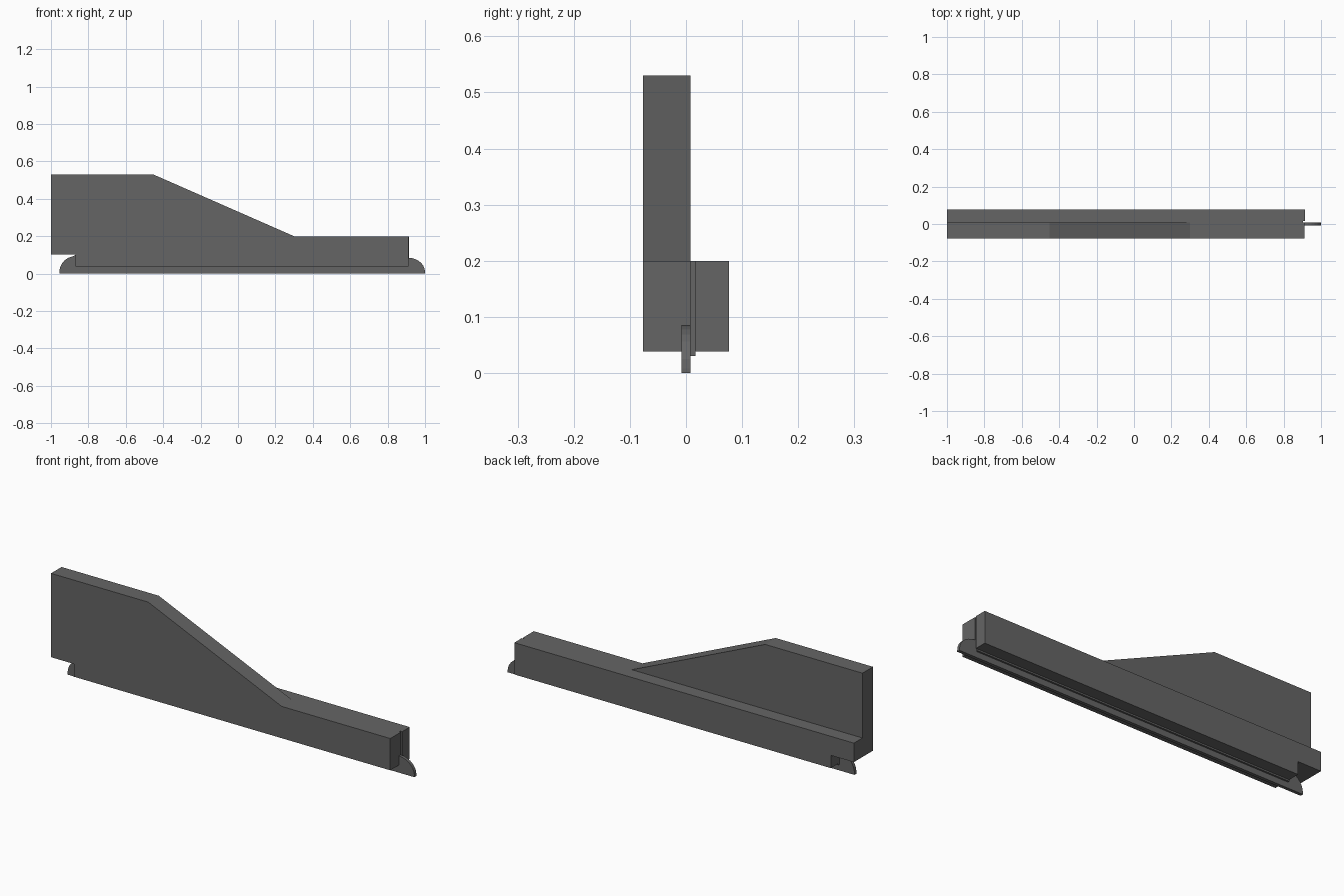
import bpy, bmesh, math

if "Cube" in bpy.data.objects:
    bpy.data.objects.remove(bpy.data.objects["Cube"])

# Dark grey for all parts
dark = bpy.data.materials.new("dark_grey")
dark.diffuse_color = (0.13, 0.13, 0.13, 1)
dark.use_nodes = True
dark.node_tree.nodes["Principled BSDF"].inputs["Base Color"].default_value = dark.diffuse_color


def extrude_profile(name, pts, y0, y1):
    """Extrude an x-z outline along y."""
    bm = bmesh.new()
    face = bm.faces.new([bm.verts.new((x, y0, z)) for x, z in pts])
    new = bmesh.ops.extrude_face_region(bm, geom=[face])["geom"]
    verts = [v for v in new if isinstance(v, bmesh.types.BMVert)]
    bmesh.ops.translate(bm, verts=verts, vec=(0, y1 - y0, 0))
    # Extruding removes the first face, so close that side again
    if not face.is_valid:
        bmesh.ops.holes_fill(bm, edges=[e for e in bm.edges if e.is_boundary], sides=0)
    bmesh.ops.recalc_face_normals(bm, faces=bm.faces[:])
    mesh = bpy.data.meshes.new(name)
    bm.to_mesh(mesh)
    bm.free()
    mesh.materials.append(dark)
    obj = bpy.data.objects.new(name, mesh)
    bpy.context.collection.objects.link(obj)
    return obj


def arc(cx, cz, rx, rz, a0, a1, n=7):
    """Points along an elliptical arc, angles in degrees."""
    angles = [math.radians(a0 + (a1 - a0) * i / n) for i in range(n + 1)]
    return [(cx + rx * math.cos(a), cz + rz * math.sin(a)) for a in angles]


def lower_edge(end, z, notch):
    """Underside of a board, with the notch at its left end."""
    return [(-1, notch), (-0.87, notch), (-0.87, z), (end, z)]


# Tall front board with sloping top
extrude_profile("front_board", lower_edge(0.912, 0.038, 0.103)
                + [(0.912, 0.2), (0.3, 0.2), (-0.452, 0.53), (-1, 0.53)], -0.077, 0.008)

# Thin filler strip, set back inside the end slot
extrude_profile("filler_strip", lower_edge(0.904, 0.03, 0.103)
                + [(0.904, 0.2), (-1, 0.2)], 0.008, 0.017)

# Low back board
extrude_profile("back_board", lower_edge(0.914, 0.038, 0.103)
                + [(0.914, 0.2), (-1, 0.2)], 0.017, 0.077)

# Thin runner with rounded tips
extrude_profile("runner", [(-0.955, 0), (1, 0)]
                + arc(0.91, 0.008, 0.09, 0.077, 0, 90)
                + [(-0.87, 0.1)] + arc(-0.87, 0.008, 0.085, 0.085, 100, 180),
                -0.008, 0.008)
